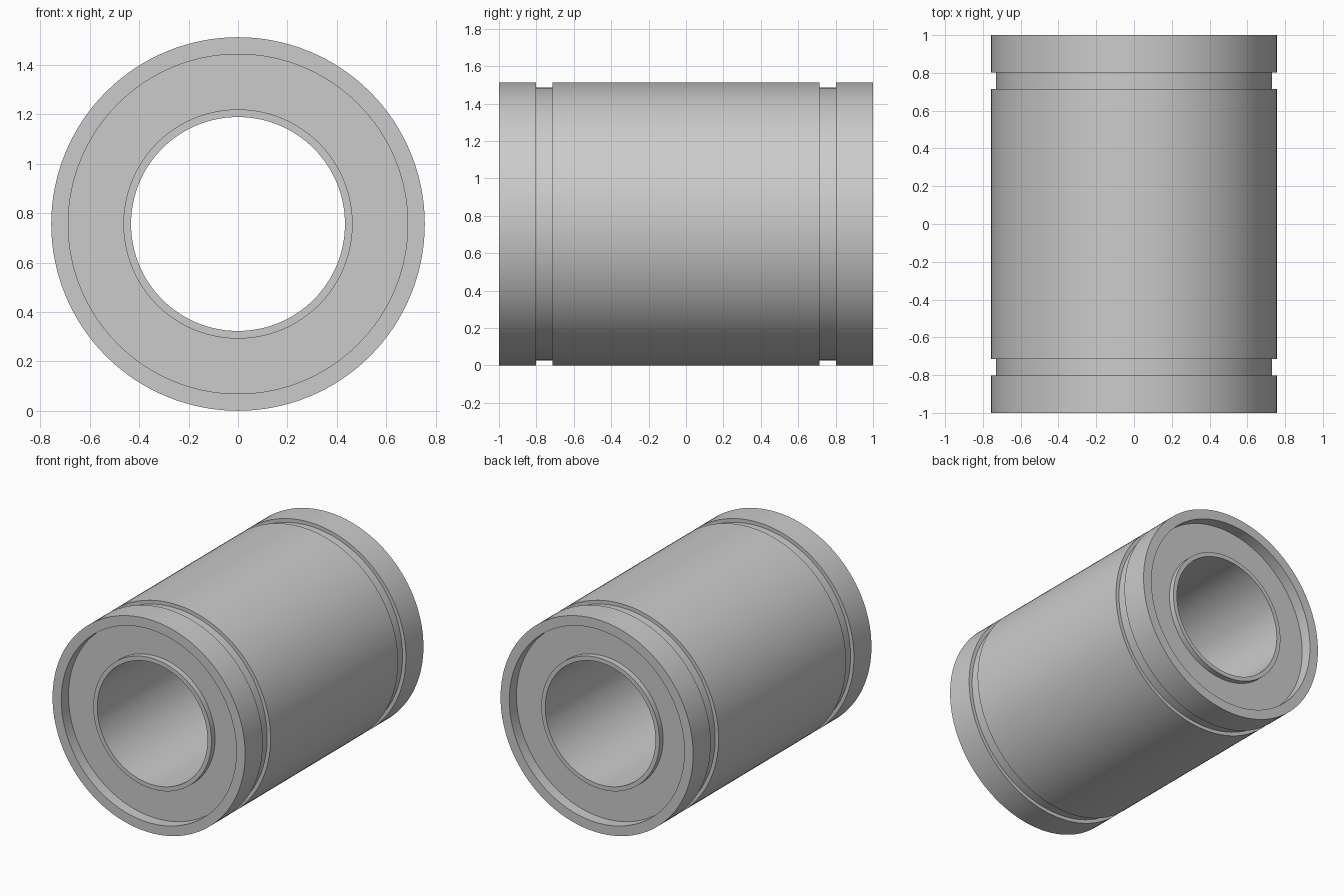
import bpy
import bmesh
import math

default_cube = bpy.data.objects.get("Cube")
if default_cube:
    bpy.data.objects.remove(default_cube, do_unlink=True)

SEGMENTS = 128
OUTER, GROOVE, LIP, SLEEVE, BORE = 0.756, 0.73, 0.687, 0.464, 0.433
HALF = 1.0

steel = bpy.data.materials.new("grey steel")
steel.use_nodes = True
grey = (0.6, 0.6, 0.6, 1)
steel.diffuse_color = grey
steel.node_tree.nodes["Principled BSDF"].inputs["Base Color"].default_value = grey


def lathe(name, profile):
    """Revolve a closed (radius, y) profile about the long y axis."""
    bm = bmesh.new()
    rings = []
    for i in range(SEGMENTS):
        a = 2 * math.pi * i / SEGMENTS
        rings.append([bm.verts.new((r * math.cos(a), y, OUTER + r * math.sin(a)))
                      for r, y in profile])
    n = len(profile)
    for i, ring in enumerate(rings):
        nxt = rings[(i + 1) % SEGMENTS]
        for j in range(n):
            k = (j + 1) % n
            bm.faces.new((ring[j], ring[k], nxt[k], nxt[j]))
    bmesh.ops.recalc_face_normals(bm, faces=bm.faces)
    mesh = bpy.data.meshes.new(name)
    bm.to_mesh(mesh)
    bm.free()
    mesh.materials.append(steel)
    obj = bpy.data.objects.new(name, mesh)
    bpy.context.collection.objects.link(obj)
    bpy.ops.object.select_all(action="DESELECT")
    obj.select_set(True)
    bpy.context.view_layer.objects.active = obj
    bpy.ops.object.shade_smooth_by_angle(angle=math.radians(30))
    return obj


def tube(name, inner, outer, half):
    return lathe(name, [(inner, -half), (outer, -half), (outer, half), (inner, half)])


# Outer housing with a retaining groove near each end
front_half = [(LIP, -HALF), (OUTER, -HALF), (OUTER, -0.803),
              (GROOVE, -0.803), (GROOVE, -0.715), (OUTER, -0.715)]
lathe("outer_housing", front_half + [(r, -y) for r, y in reversed(front_half)])

# Recessed filling between housing and sleeve, showing as the end seals
tube("end_seal_core", SLEEVE, LIP, HALF - 0.08)

# Thin inner sleeve standing slightly proud of the seals
tube("inner_sleeve", BORE, SLEEVE, HALF - 0.04)
